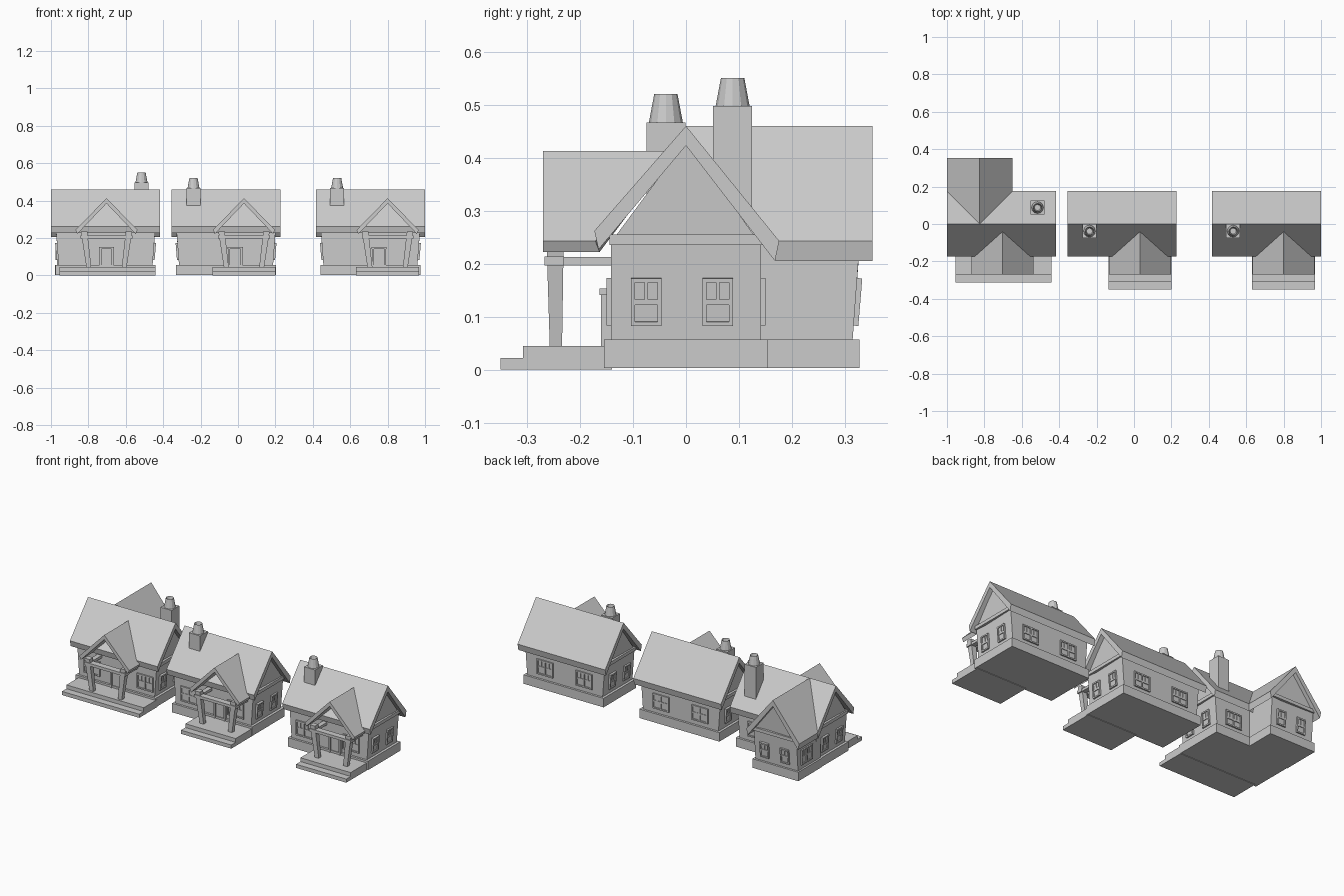
import bpy, bmesh
from math import radians, atan2
from mathutils import Matrix, Vector

if "Cube" in bpy.data.objects:
    bpy.data.objects.remove(bpy.data.objects["Cube"])


def finish(name, bm, M=Matrix()):
    bm.transform(M)
    bmesh.ops.recalc_face_normals(bm, faces=bm.faces)
    me = bpy.data.meshes.new(name)
    bm.to_mesh(me)
    bm.free()
    ob = bpy.data.objects.new(name, me)
    bpy.context.collection.objects.link(ob)
    return ob


def add_loft(bm, ring_a, ring_b):
    a = [bm.verts.new(p) for p in ring_a]
    b = [bm.verts.new(p) for p in ring_b]
    n = len(a)
    bm.faces.new(a)
    bm.faces.new(b[::-1])
    for i in range(n):
        bm.faces.new((a[i], a[(i + 1) % n], b[(i + 1) % n], b[i]))


def loft(name, ring_a, ring_b, M=Matrix()):
    bm = bmesh.new()
    add_loft(bm, ring_a, ring_b)
    return finish(name, bm, M)


def rect(x0, x1, y0, y1, z):
    return [(x0, y0, z), (x1, y0, z), (x1, y1, z), (x0, y1, z)]


def add_box(bm, x0, x1, y0, y1, z0, z1):
    add_loft(bm, rect(x0, x1, y0, y1, z0), rect(x0, x1, y0, y1, z1))


def box(name, x0, x1, y0, y1, z0, z1, M=Matrix()):
    return loft(name, rect(x0, x1, y0, y1, z0), rect(x0, x1, y0, y1, z1), M)


def place(x, y, turn=0):
    return Matrix.Translation((x, y, 0)) @ Matrix.Rotation(radians(turn), 4, 'Z')


# Roof slab: chevron profile swept along local x, inner end mitred by skew
def roof(name, M, a, b, prof, skew=0):
    loft(name, [(a, y, z) for y, z in prof],
         [(b + skew * abs(y), y, z) for y, z in prof], M)


MAIN = [(0, .46), (-.173, .262), (-.165, .227), (0, .423), (.168, .205), (.176, .243)]
WING = [(0, .46), (-.176, .243), (-.168, .205), (0, .423), (.168, .205), (.176, .243)]
PORCH = [(0, .413), (-.166, .243), (-.156, .222), (0, .385), (.156, .222), (.166, .243)]

# Wall body: gabled prism whose end walls lean outward toward the top
WALL = [(-.142, .05), (.142, .05), (.142, .235), (.005, .425), (-.005, .425), (-.142, .24)]


def lean(z):
    return .251 if z < .1 else .265


def window(name, M, x, z, panes, tilt=0):
    """Window on a wall facing local -y; x is the centre, panes the sash count."""
    bm = bmesh.new()
    w, h, t = .05 * panes + .008, .09, .008
    for s in (-1, 1):
        add_box(bm, s * (w - t) / 2 - t / 2, s * (w - t) / 2 + t / 2, -.008, .006, -h / 2, h / 2)
        c = s * (h - t) / 2
        add_box(bm, -w / 2 + t, w / 2 - t, -.008, .006, c - t / 2, c + t / 2)
    for i in range(panes):
        c = (i - (panes - 1) / 2) * .05
        add_box(bm, c - .003, c + .003, -.006, .006, 0, h / 2 - t)
        add_box(bm, c - .021, c + .021, -.006, .006, -.005, .005)
        if i:
            add_box(bm, c - .029, c - .021, -.008, .006, -h / 2 + t, h / 2 - t)
    add_box(bm, -w / 2 + t, w / 2 - t, -.002, .006, -h / 2 + t, h / 2 - t)
    finish(name, bm, M @ Matrix.Translation((x, 0, z)) @ Matrix.Rotation(tilt, 4, 'X'))


TILT = atan2(.014, .17)


def gable_end(tag, M, wx):
    """Trim band and two windows on a gable wall; local -y is outward."""
    box(tag + "_gable_band", -.144, .144, -.008, .02, .235, .255, M)
    for c in (-.075, .06):
        window(tag + "_gable_window", M @ Matrix.Translation((0, .007, 0)), c * wx, .128, 1, TILT)


def chimney(tag, x, y, top):
    s = .037
    box(tag + "_chimney", x - s, x + s, y - s, y + s, .28, top, Matrix())
    bm = bmesh.new()
    bmesh.ops.create_cone(bm, cap_ends=True, segments=12, radius1=.032, radius2=.022, depth=.053)
    lid = max(bm.faces, key=lambda f: f.calc_center_median().z)
    bmesh.ops.inset_individual(bm, faces=[lid], thickness=.006)
    for v in lid.verts:
        v.co.z -= .03
    finish(tag + "_chimney_pot", bm, Matrix.Translation((x, y, top + .0265)))


def porch(tag, x, door_x, deck):
    M = place(x, 0)
    roof(tag + "_porch_roof", place(x, 0, -90), .27, .04, PORCH, .79)
    box(tag + "_porch_front_beam", -.138, .138, -.267, -.23, .197, .214, M)
    for s in (-1, 1):
        top, low = s * .12, s * .094
        box(tag + "_porch_side_beam", top - .014, top + .014, -.24, -.14, .197, .213, M)
        loft(tag + "_porch_column", rect(low - .013, low + .013, -.257, -.234, .04),
             rect(top - .017, top + .017, -.263, -.231, .235), M)
    # deck and step
    x0, x1, front = deck
    box(tag + "_porch_deck", x0, x1, front + .042, -.14, 0, .045)
    box(tag + "_porch_step", x0, x1, front, front + .044, 0, .022)
    # front door: frame posts, lintel, recessed leaf
    D = place(door_x, 0)
    for s in (-1, 1):
        box(tag + "_door_post", s * .033 - .005, s * .033 + .005, -.16, -.14, .045, .142, D)
    box(tag + "_door_lintel", -.041, .041, -.163, -.14, .141, .153, D)
    box(tag + "_door_leaf", -.028, .028, -.15, -.14, .045, .142, D)


def house(tag, cx, porch_x, door_x, deck, chim, front_windows, back_windows):
    M = place(cx, 0)
    box(tag + "_foundation", -.267, .267, -.155, .155, .003, .057, M)
    loft(tag + "_walls", [(-lean(z), y, z) for y, z in WALL],
         [(lean(z), y, z) for y, z in WALL], M)
    roof(tag + "_roof", M, -.292, .292, MAIN)
    for s in (-1, 1):
        gable_end(tag, place(cx + s * .265, 0, 90 * s), s)
    for c in front_windows:
        window(tag + "_front_window", place(cx, -.142), c, .128, 2)
    for c in back_windows:
        window(tag + "_back_window", place(cx, .142, 180), -c, .128, 2)
    porch(tag, porch_x, door_x, deck)
    chimney(tag, cx + chim[0], chim[1], chim[2])


# Three cottages in a row
house("left_house", -.708, -.703, -.703, (-.955, -.44, -.312), (.192, .088, .498),
      (-.165, .19), (.14,))
house("middle_house", -.064, .032, -.014, (-.135, .2, -.35), (-.174, -.038, .467),
      (-.162, .15), (-.13, .13))
house("right_house", .708, .8, .754, (.632, .967, -.35), (-.178, -.038, .467),
      (-.166, .147), (-.13, .13))

# Rear wing of the left house, with its gable facing back
W = place(-.825, 0, 90)
loft("rear_wing_walls", [(.1, y, z) for y, z in WALL],
     [(.314 if z < .1 else .328, y, z) for y, z in WALL], W)
box("rear_wing_foundation", .1, .327, -.153, .153, .003, .057, W)
roof("rear_wing_roof", W, .352, 0, WING, 1)
gable_end("rear_wing", place(-.825, .328, 180), 1)
window("rear_wing_side_window", place(-.967, .235, -90), 0, .128, 2)
